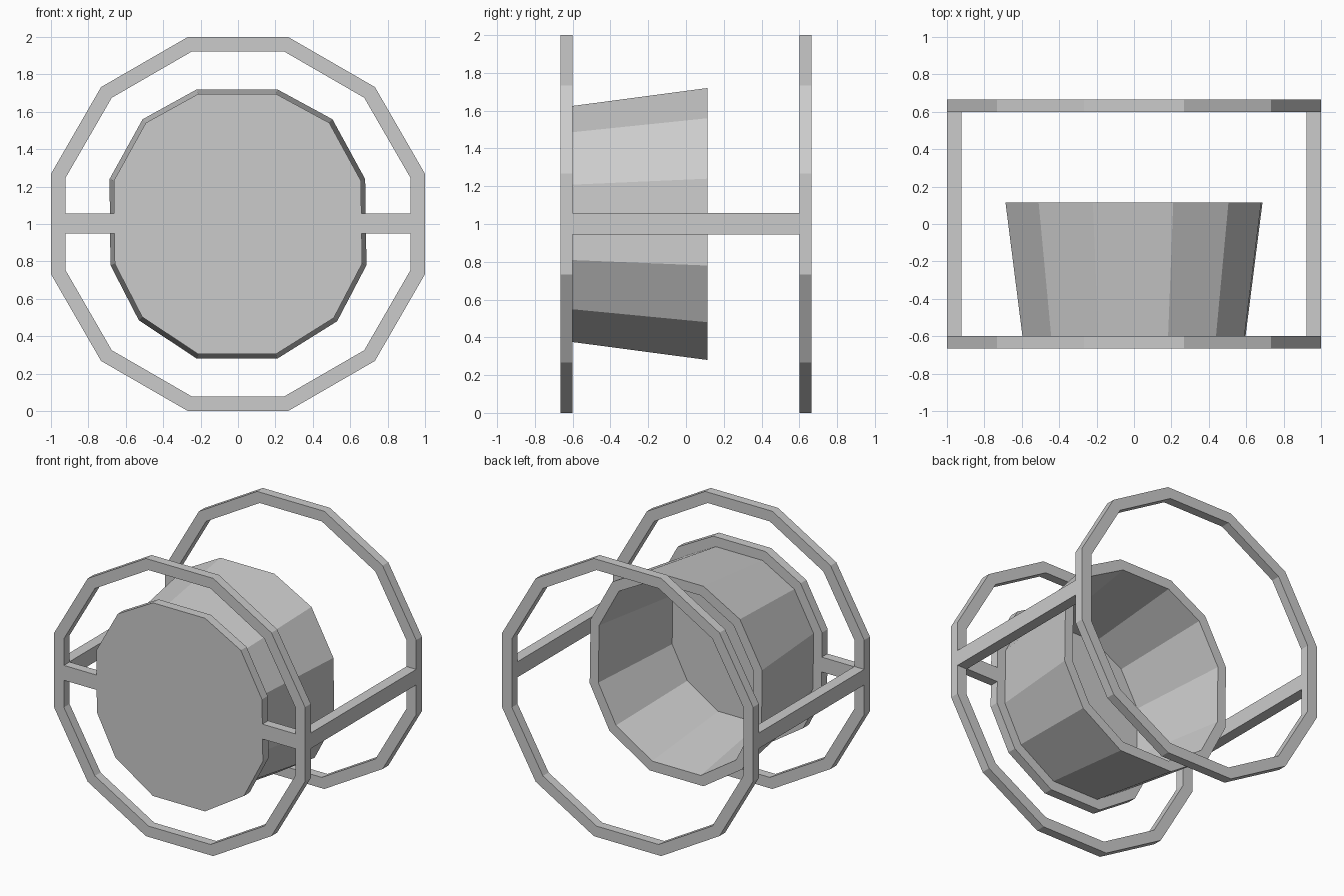
import bpy, bmesh, math

if "Cube" in bpy.data.objects:
    bpy.data.objects.remove(bpy.data.objects["Cube"])

ZC = 1.0            # height of the common axis
Y_OUT, Y_IN = 0.665, 0.6


def make(name, bm):
    bmesh.ops.recalc_face_normals(bm, faces=bm.faces)
    me = bpy.data.meshes.new(name)
    bm.to_mesh(me)
    bm.free()
    ob = bpy.data.objects.new(name, me)
    bpy.context.collection.objects.link(ob)
    return ob


def loft(name, loops, closed=False):
    """Skin (y, scale, profile) loops; cap the ends, or join last to first."""
    bm = bmesh.new()
    rings = [[bm.verts.new((x * s, y, ZC + z * s)) for x, z in prof]
             for y, s, prof in loops]
    pairs = list(zip(rings, rings[1:]))
    if closed:
        pairs.append((rings[-1], rings[0]))
    else:
        bm.faces.new(rings[0])
        bm.faces.new(rings[-1])
    for a, b in pairs:
        n = len(a)
        for i in range(n):
            j = (i + 1) % n
            bm.faces.new((a[i], a[j], b[j], b[i]))
    return make(name, bm)


def box(name, x0, x1, y0, y1, z0, z1):
    bm = bmesh.new()
    bmesh.ops.create_cube(bm, size=1)
    for v in bm.verts:
        v.co = ((x0 + x1) / 2 + v.co.x * (x1 - x0),
                (y0 + y1) / 2 + v.co.y * (y1 - y0),
                (z0 + z1) / 2 + v.co.z * (z1 - z0))
    return make(name, bm)


# Twelve-sided outer rings, front and back
R = 1 / math.cos(math.pi / 12)
dodecagon = [(R * math.cos(math.radians(15 + 30 * i)),
              R * math.sin(math.radians(15 + 30 * i))) for i in range(12)]
for name, ya, yb in (("front_ring", -Y_OUT, -Y_IN), ("back_ring", Y_IN, Y_OUT)):
    loft(name, [(ya, 1, dodecagon), (yb, 1, dodecagon),
                (yb, 0.922, dodecagon), (ya, 0.922, dodecagon)], closed=True)

# Slightly narrow, uneven twelve-sided drum outline
outline = [(0.21, 0.72), (0.505, 0.56), (0.68, 0.24), (0.687, -0.22),
           (0.53, -0.52), (0.21, -0.72), (-0.22, -0.72), (-0.53, -0.515),
           (-0.682, -0.22), (-0.687, 0.24), (-0.51, 0.56), (-0.22, 0.72)]

# Front disc
loft("front_disc", [(-Y_OUT, 0.966, outline), (-Y_IN, 0.966, outline)])

# Flared hollow drum, open at the back
loft("drum", [(-Y_IN, 0.868, outline), (0.115, 1, outline),
              (0.115, 0.9, outline), (-Y_IN + 0.002, 0.77, outline)])

# Struts from disc to ring, and side rails joining the rings
for side, s in (("right", 1), ("left", -1)):
    xs = sorted((s * 0.64, s * 0.93))
    box(side + "_strut", *xs, -Y_OUT, -Y_IN, ZC - 0.052, ZC + 0.055)
    xs = sorted((s * 0.922, s * 1.0))
    box(side + "_rail", *xs, -Y_IN, Y_IN, ZC - 0.055, ZC + 0.057)
